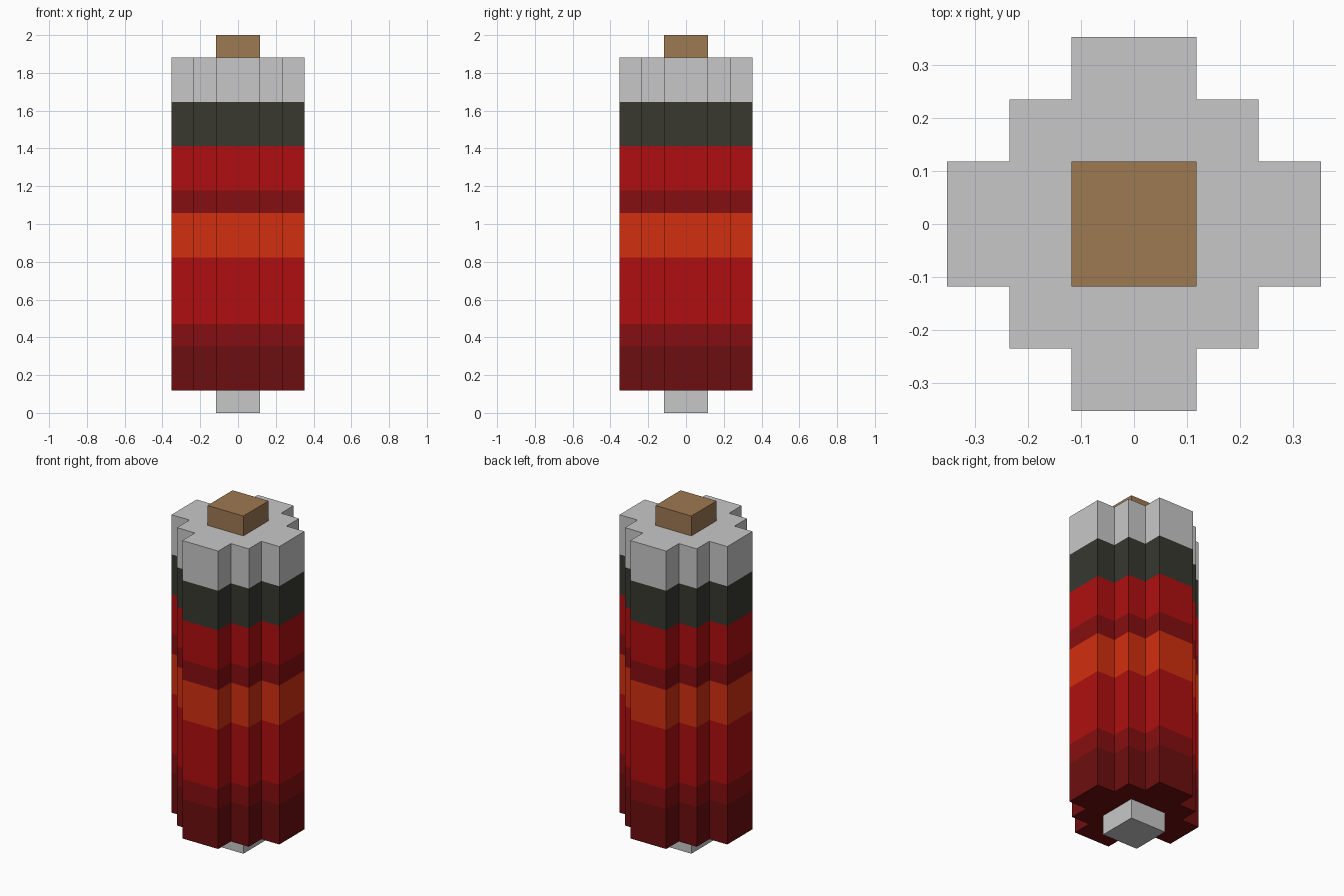
import bpy
import bmesh

cube = bpy.data.objects.get("Cube")
if cube:
    bpy.data.objects.remove(cube, do_unlink=True)

U = 2 / 17  # one block


def make_material(name, rgb):
    """Flat colour given as 0-255 display values."""
    lin = [min(1, 1.12 * ((c / 255 + 0.055) / 1.055) ** 2.4) for c in rgb]
    mat = bpy.data.materials.new(name)
    mat.use_nodes = True
    mat.diffuse_color = (*lin, 1)
    bsdf = mat.node_tree.nodes["Principled BSDF"]
    bsdf.inputs["Base Color"].default_value = (*lin, 1)
    bsdf.inputs["Roughness"].default_value = 0.9
    return mat


maroon = make_material("maroon", (103, 13, 14))
dark_red = make_material("dark red", (127, 13, 15))
red = make_material("red", (166, 13, 14))
orange = make_material("orange", (199, 44, 14))
charcoal = make_material("charcoal", (53, 53, 45))
grey = make_material("light grey", (190, 190, 190))
brown = make_material("brown", (150, 115, 78))


def stepped_outline():
    """Stepped corner turned about the axis four times."""
    x_y = [(3, -1), (3, 1), (2, 1), (2, 2), (1, 2)]
    points = []
    for _ in range(4):
        points += x_y
        x_y = [(-y, x) for x, y in x_y]
    return points


def stack(name, outline, bottom, bands):
    """Extrude an outline upward, one colour per band of (top, material)."""
    mesh = bpy.data.meshes.new(name)
    mats = []
    for _, mat in bands:
        if mat not in mats:
            mats.append(mat)
    for mat in mats:
        mesh.materials.append(mat)
    bm = bmesh.new()
    levels = [bottom] + [top for top, _ in bands]
    rings = [[bm.verts.new((x * U, y * U, z * U)) for x, y in outline] for z in levels]
    n = len(outline)
    for (low, high), (_, mat) in zip(zip(rings, rings[1:]), bands):
        for i in range(n):
            j = (i + 1) % n
            face = bm.faces.new((low[i], low[j], high[j], high[i]))
            face.material_index = mats.index(mat)
    bm.faces.new(rings[0][::-1]).material_index = mats.index(bands[0][1])
    bm.faces.new(rings[-1]).material_index = mats.index(bands[-1][1])
    bm.to_mesh(mesh)
    bm.free()
    obj = bpy.data.objects.new(name, mesh)
    bpy.context.collection.objects.link(obj)
    return obj


square = [(1, -1), (1, 1), (-1, 1), (-1, -1)]

# Banded casing
stack("casing", stepped_outline(), 1, [
    (3, maroon), (4, dark_red), (7, red), (9, orange), (10, dark_red),
    (12, red), (14, charcoal), (16, grey)])

# End contacts
stack("bottom_contact", square, 0, [(1, grey)])
stack("top_contact", square, 16, [(17, brown)])
